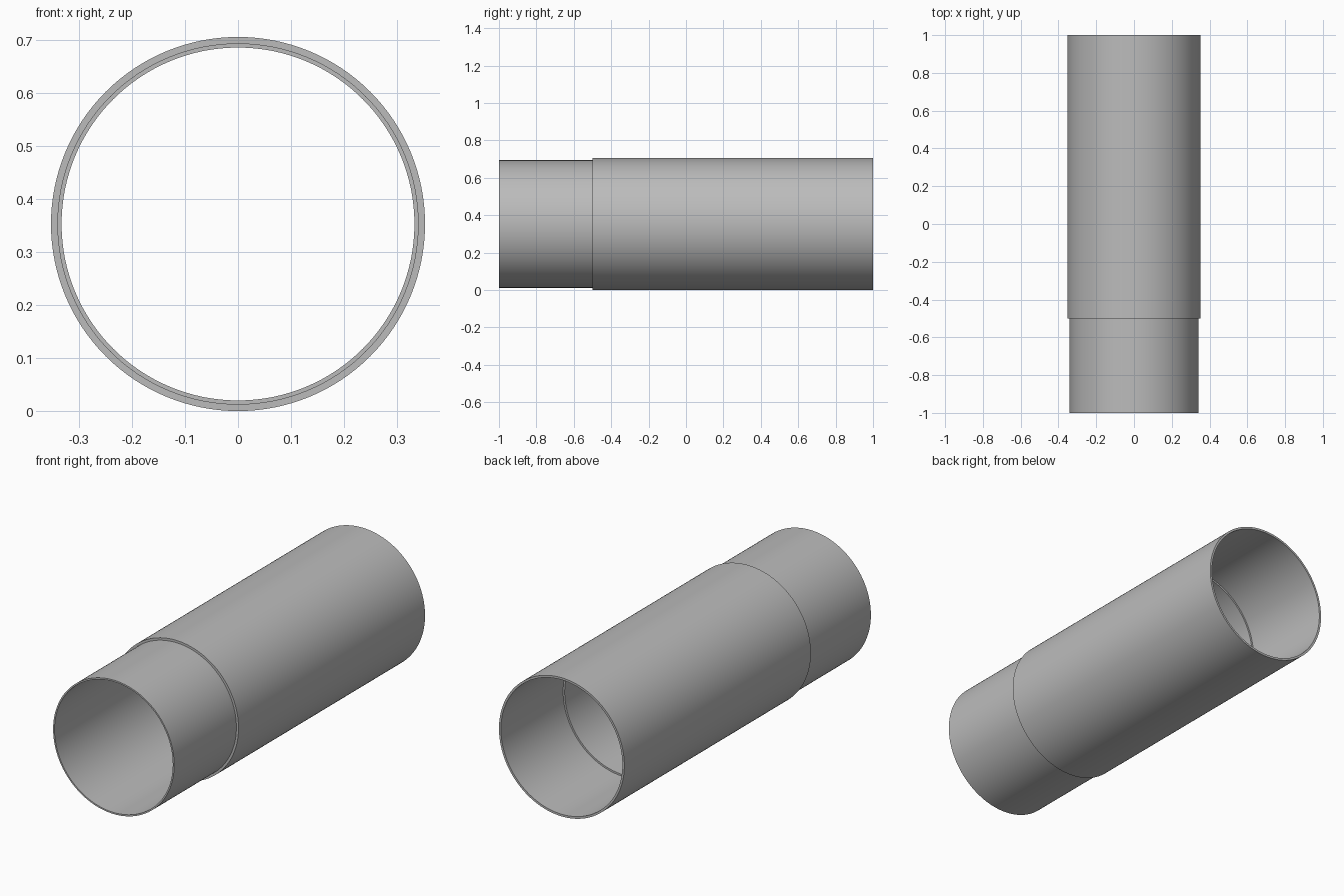
import bpy
import bmesh
import math
from mathutils import Vector

cube = bpy.data.objects.get("Cube")
if cube:
    bpy.data.objects.remove(cube, do_unlink=True)

# Pipe dimensions
OUTER, SPIGOT, BORE = 0.353, 0.341, 0.333
SOCKET = 0.342
SEGMENTS = 128

# Plain grey material
grey = bpy.data.materials.new("grey")
grey.use_nodes = True
colour = (0.5, 0.5, 0.5, 1)
grey.diffuse_color = colour
grey.node_tree.nodes["Principled BSDF"].inputs["Base Color"].default_value = colour

# Closed wall section (radius, y): narrow spigot in front, wide socket behind
section = [
    (BORE, -1), (SPIGOT, -1), (SPIGOT, -0.5), (OUTER, -0.5),
    (OUTER, 1), (SOCKET, 1), (SOCKET, 0.5), (BORE, 0.5),
]

# Revolve the section around the pipe axis
bm = bmesh.new()
verts = [bm.verts.new((r, y, OUTER)) for r, y in section]
edges = [bm.edges.new((v, verts[(i + 1) % len(verts)])) for i, v in enumerate(verts)]
bmesh.ops.spin(bm, geom=verts + edges, cent=Vector((0, 0, OUTER)), axis=Vector((0, 1, 0)),
               angle=math.tau, steps=SEGMENTS, use_merge=True)
bmesh.ops.remove_doubles(bm, verts=bm.verts, dist=0.0001)
bmesh.ops.recalc_face_normals(bm, faces=bm.faces)
mesh = bpy.data.meshes.new("pipe")
bm.to_mesh(mesh)
bm.free()
mesh.materials.append(grey)

pipe = bpy.data.objects.new("pipe", mesh)
bpy.context.collection.objects.link(pipe)

# Smooth walls with crisp rims and steps
bpy.ops.object.select_all(action="DESELECT")
pipe.select_set(True)
bpy.context.view_layer.objects.active = pipe
bpy.ops.object.shade_smooth_by_angle(angle=math.radians(30))
